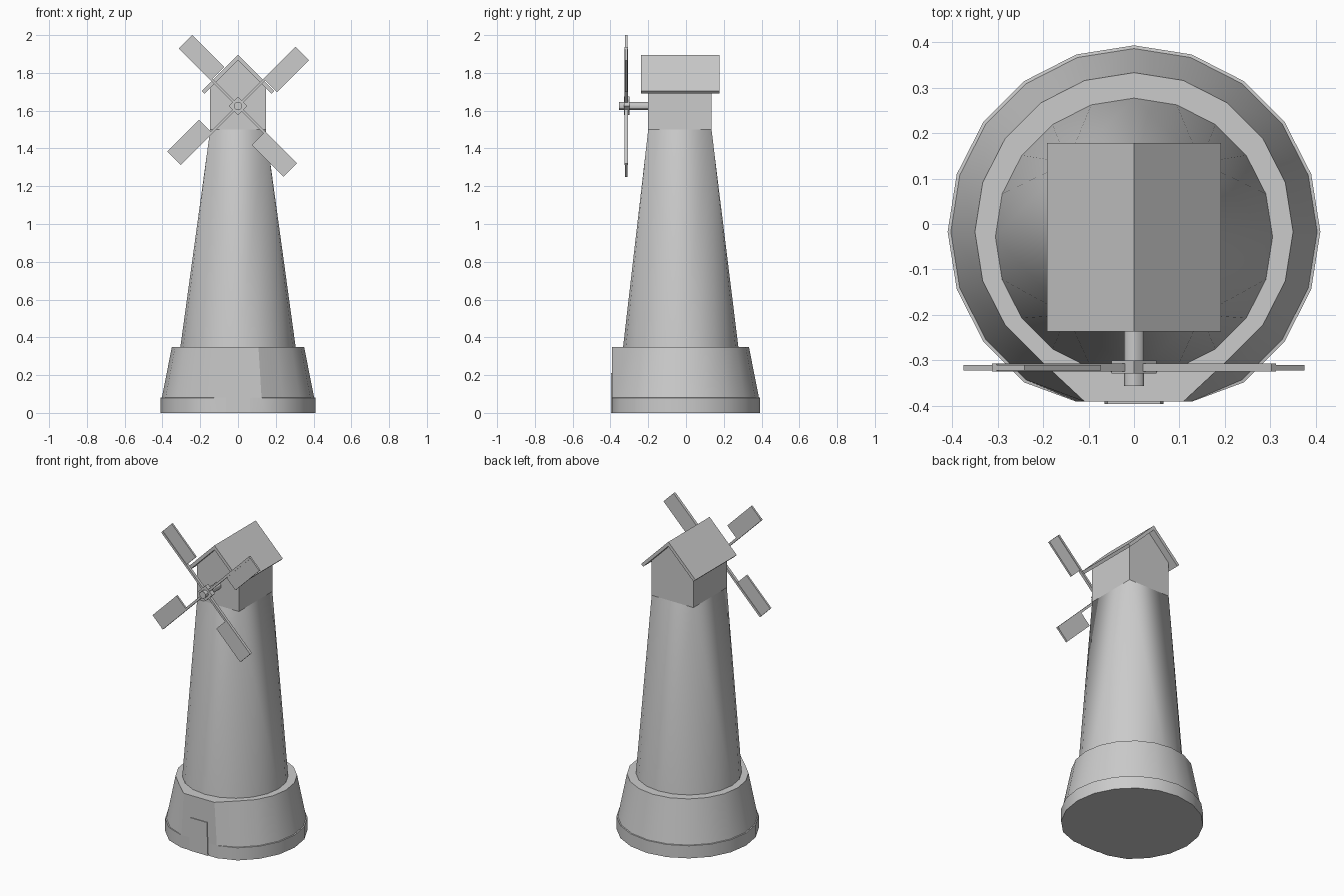
import bpy, math
from mathutils import Matrix, Vector

if "Cube" in bpy.data.objects:
    bpy.data.objects.remove(bpy.data.objects["Cube"])

N = 20
SAIL_CENTRE = Vector((0, -0.316, 1.625))


def make(name, verts, faces, smooth=False):
    me = bpy.data.meshes.new(name)
    me.from_pydata([tuple(v) for v in verts], [], faces)
    ob = bpy.data.objects.new(name, me)
    bpy.context.collection.objects.link(ob)
    bpy.ops.object.select_all(action='DESELECT')
    ob.select_set(True)
    bpy.context.view_layer.objects.active = ob
    bpy.ops.object.mode_set(mode='EDIT')
    bpy.ops.mesh.select_all(action='SELECT')
    bpy.ops.mesh.normals_make_consistent(inside=False)
    bpy.ops.object.mode_set(mode='OBJECT')
    if smooth:
        bpy.ops.object.shade_smooth_by_angle(angle=math.radians(30))
    return ob


def ring(r, cy, z, n=N):
    return [(r * math.cos(2 * math.pi * i / n), cy + r * math.sin(2 * math.pi * i / n), z)
            for i in range(n)]


def loft(name, rings, smooth=False):
    n = len(rings[0])
    verts = [v for rg in rings for v in rg]
    faces = [(k * n + i, k * n + (i + 1) % n, (k + 1) * n + (i + 1) % n, (k + 1) * n + i)
             for k in range(len(rings) - 1) for i in range(n)]
    faces += [tuple(range(n)), tuple(range(len(verts) - n, len(verts)))]
    return make(name, verts, faces, smooth)


def prism(name, profile, y0, y1, matrix=None, smooth=False):
    """Extrude an (x, z) profile along y."""
    m = matrix or Matrix.Identity(4)
    return loft(name, [[m @ Vector((x, y, z)) for x, z in profile] for y in (y0, y1)], smooth)


def rect(x0, x1, z0, z1):
    return [(x0, z0), (x1, z0), (x1, z1), (x0, z1)]


# Stone base, with its front pulled into one flat upright panel
def base_ring(r, z):
    pts = ring(r, -0.017, z)
    for i in (14, 15, 16):
        pts[i] = (pts[i][0], -0.391, z)
    return pts


loft("base", [base_ring(0.41, 0), base_ring(0.41, 0.08),
              base_ring(0.403, 0.081), base_ring(0.35, 0.35)], True)

# Door
prism("door", [(-0.065, 0), (0.065, 0), (0.058, 0.21), (-0.058, 0.21)], -0.396, -0.385)

# Tower: round foot blending to a rectangular top, a fan of faces at each corner
X, Y0, Y1, ZT = 0.147, -0.2, 0.135, 1.5
verts = ring(0.305, -0.028, 0.35) + [(X, Y1, ZT), (-X, Y1, ZT), (-X, Y0, ZT), (X, Y0, ZT)]
faces = [(i, (i + 1) % N, N + i // 5) for i in range(N)]
faces += [(5 * q, N + q, N + (q - 1) % 4) for q in range(4)]
faces += [tuple(range(N)), (N, N + 1, N + 2, N + 3)]
make("tower", verts, faces, True)

# Cap house and gabled roof
prism("cap_house", [(-X, ZT), (X, ZT), (X, 1.73), (0, 1.875), (-X, 1.73)], Y0, Y1)
half = [(0, 1.895), (0.191, 1.704), (0.177, 1.69), (0, 1.867)]
for side, s in (("right", 1), ("left", -1)):
    prism("roof_" + side, [(s * x, z) for x, z in half], -0.237, 0.178)

# Sail shaft and hub
place = Matrix.Translation(SAIL_CENTRE)
circle = [(0.022 * math.cos(a * math.pi / 6), 0.022 * math.sin(a * math.pi / 6)) for a in range(12)]
prism("shaft", circle, -0.04, 0.13, place, True)
prism("hub", [(0.049, 0), (0, 0.049), (-0.049, 0), (0, -0.049)], -0.013, 0.016, place)

# Four sails, each a spar with an offset panel
for k in range(4):
    m = place @ Matrix.Rotation(math.radians(-45 - 90 * k), 4, 'Y')
    prism(f"spar_{k + 1}", rect(0.02, 0.435, -0.007, 0.007), -0.009, 0.009, m)
    prism(f"sail_{k + 1}", rect(0.198, 0.436, -0.095, 0.006), -0.006, 0.006, m)
